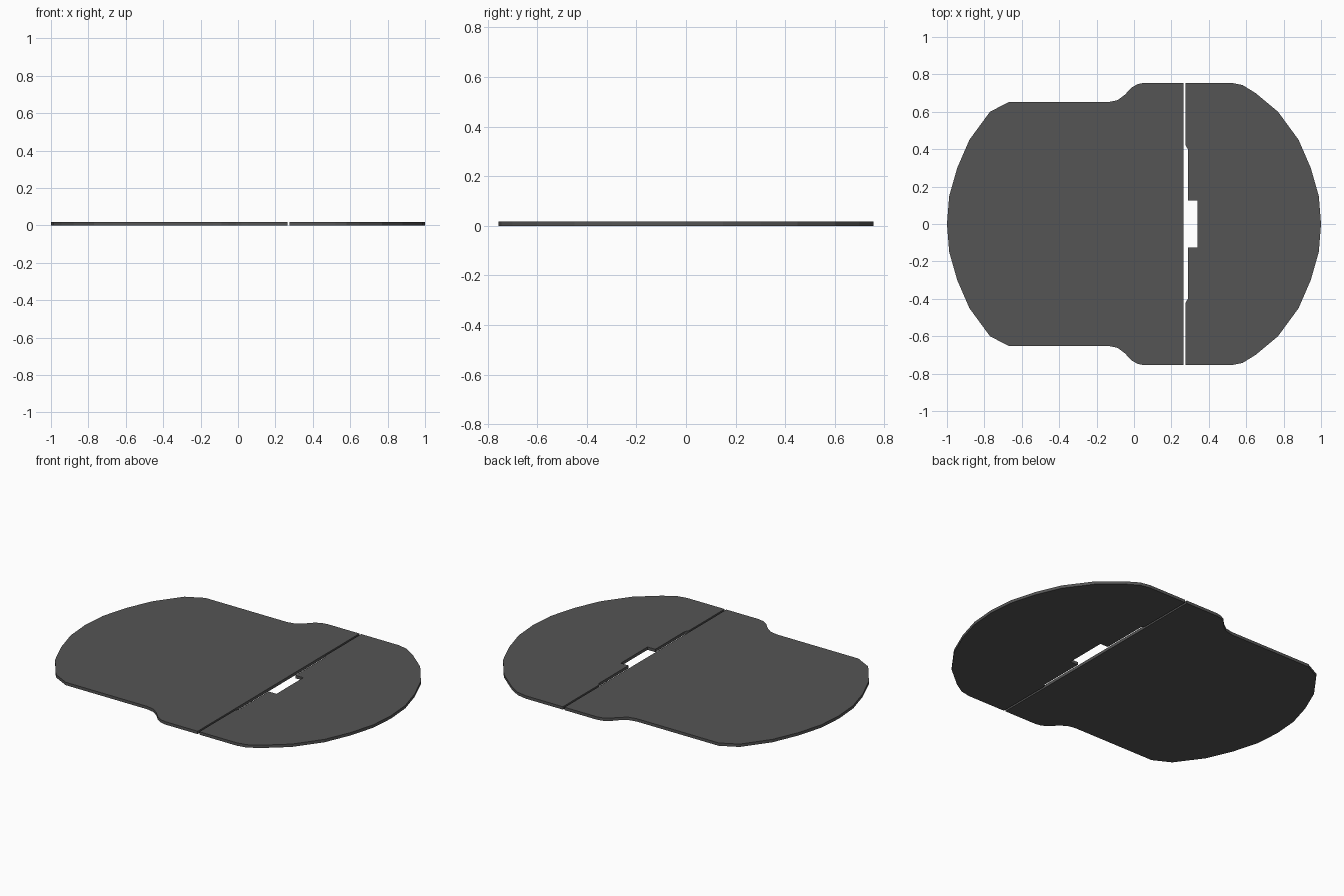
import bpy, bmesh

if "Cube" in bpy.data.objects:
    bpy.data.objects.remove(bpy.data.objects["Cube"])

THICKNESS = 0.017

dark = bpy.data.materials.new("dark_grey")
dark.diffuse_color = (0.09, 0.09, 0.09, 1)
dark.use_nodes = True
dark.node_tree.nodes["Principled BSDF"].inputs["Base Color"].default_value = dark.diffuse_color


def plate(name, half):
    """Mirror a half outline (y >= 0) across the x axis and extrude it upward."""
    outline = half + [(x, -y) for x, y in reversed(half) if y > 0]
    bm = bmesh.new()
    face = bm.faces.new([bm.verts.new((x, y, 0)) for x, y in outline])
    ext = bmesh.ops.extrude_face_region(bm, geom=[face])
    top = [g for g in ext["geom"] if isinstance(g, bmesh.types.BMVert)]
    bmesh.ops.translate(bm, verts=top, vec=(0, 0, THICKNESS))
    bmesh.ops.recalc_face_normals(bm, faces=bm.faces)
    mesh = bpy.data.meshes.new(name)
    bm.to_mesh(mesh)
    bm.free()
    mesh.materials.append(dark)
    obj = bpy.data.objects.new(name, mesh)
    bpy.context.collection.objects.link(obj)
    return obj


# Large plate: rounded end, straight sides, flared shoulder, straight cut edge
plate("large_plate", [
    (-1.0, 0), (-0.988, 0.15), (-0.945, 0.30), (-0.88, 0.45), (-0.77, 0.60),
    (-0.67, 0.652), (-0.135, 0.652), (-0.088, 0.662), (-0.05, 0.69),
    (-0.012, 0.73), (0.02, 0.748), (0.055, 0.755), (0.265, 0.755)])

# Small plate: stepped cut edge with a central notch, rounded end
plate("small_plate", [
    (1.0, 0), (0.988, 0.15), (0.945, 0.30), (0.88, 0.45), (0.77, 0.60),
    (0.65, 0.70), (0.58, 0.743), (0.52, 0.755), (0.276, 0.755),
    (0.276, 0.42), (0.288, 0.40), (0.288, 0.125), (0.339, 0.125)])
